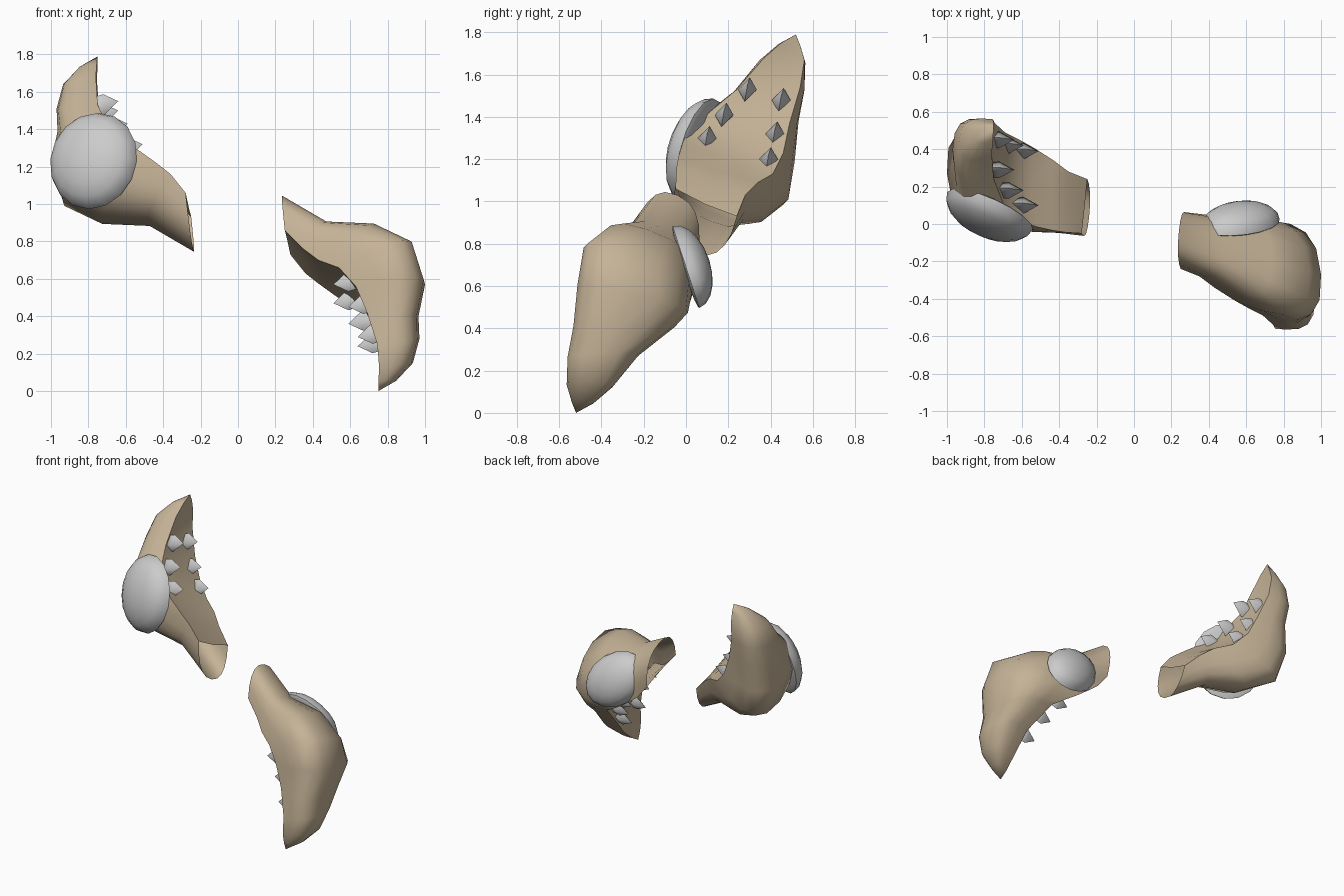
import bpy, bmesh, math
from mathutils import Vector, Quaternion

if "Cube" in bpy.data.objects:
    bpy.data.objects.remove(bpy.data.objects["Cube"])

tan = bpy.data.materials.new("tan_shell")
tan.diffuse_color = (0.56, 0.45, 0.31, 1)
tan.use_nodes = True
tan.node_tree.nodes["Principled BSDF"].inputs["Base Color"].default_value = tan.diffuse_color
H = 1.79  # total height; the left claw is the point reflection of the right one


def flip(p):
    return Vector((-p[0], -p[1], H - p[2]))


def finish(name, bm, angle, mat=None):
    bmesh.ops.recalc_face_normals(bm, faces=bm.faces)
    me = bpy.data.meshes.new(name)
    bm.to_mesh(me)
    bm.free()
    ob = bpy.data.objects.new(name, me)
    bpy.context.collection.objects.link(ob)
    if mat:
        me.materials.append(mat)
    bpy.ops.object.select_all(action='DESELECT')
    ob.select_set(True)
    bpy.context.view_layer.objects.active = ob
    bpy.ops.object.shade_smooth_by_angle(angle=math.radians(angle))
    return ob


# claw sections from tip to neck: front lip, outer crest, back lip, bulge
TIP = (0.75, -0.52, 0.0)
SECTIONS = [
    ((.75, -.54, .05), (.85, -.48, .06), (.755, -.45, .04), .6),
    ((.755, -.56, .12), (.935, -.44, .15), (.76, -.37, .11), .6),
    ((.745, -.54, .25), (.97, -.40, .28), (.75, -.24, .26), .5),
    ((.69, -.49, .42), (.965, -.32, .40), (.68, -.06, .41), .45),
    ((.63, -.46, .56), (1.0, -.27, .57), (.60, -.01, .46), .6),
    ((.54, -.41, .66), (.94, -.26, .76), (.52, .015, .51), .65),
    ((.43, -.34, .70), (.74, -.19, .87), (.43, .035, .575), .5),
    ((.35, -.28, .76), (.48, -.12, .885), (.36, .045, .63), .2),
    ((.25, -.24, .86), (.24, -.04, 1.03), (.28, .05, .73), .0),
]
N = 10


def ring(front, outer, back, k):
    F, O, B = Vector(front), Vector(outer), Vector(back)
    C = (F + B) / 2
    pts = []
    for i in range(N + 1):
        t = math.pi * i / N
        c, s = math.cos(t), math.sin(t)
        w = math.copysign(abs(c) ** .8, c) * (1 + k * s)
        pts.append(C + (F - B) / 2 * w + (O - C) * max(s, 0) ** .9)
    pts.append(C + (O - C) * .04)  # slightly hollow inner face
    return pts


def claw(name, place):
    bm = bmesh.new()
    rings = [[bm.verts.new(place(p)) for p in ring(*s)] for s in SECTIONS]
    tip = bm.verts.new(place(TIP))
    n = N + 2
    for i in range(n):
        j = (i + 1) % n
        bm.faces.new((tip, rings[0][i], rings[0][j]))
        for a, b in zip(rings, rings[1:]):
            bm.faces.new((a[i], b[i], b[j], a[j]))
    finish(name, bm, 65, tan)


# teeth: small four-sided spikes along the inner face
TEETH = [(.64, -.29, .25), (.64, -.45, .30), (.59, -.18, .37),
         (.59, -.42, .46), (.51, -.10, .48), (.51, -.39, .58)]


def teeth(name, place):
    bm = bmesh.new()
    for x, y, z in TEETH:
        levels = []
        for d, r, up in ((.14, .045, .02), (.08, .052, .01)):
            levels.append([bm.verts.new(place((x + d, y + r * .85 * a + .012 * b, z + up + r * 1.1 * b)))
                           for a, b in ((1, 0), (0, 1), (-1, 0), (0, -1))])
        tip = bm.verts.new(place((x, y, z - .01)))
        lo, hi = levels
        bm.faces.new(lo)
        for i in range(4):
            j = (i + 1) % 4
            bm.faces.new((lo[i], lo[j], hi[j], hi[i]))
            bm.faces.new((hi[i], hi[j], tip))
    finish(name, bm, 80)


# domed pads on the knuckles, nearly flat on the buried side
def pad(name, loc, radii, normal, spin=0):
    bm = bmesh.new()
    bmesh.ops.create_uvsphere(bm, u_segments=16, v_segments=10, radius=1)
    rot = Vector(normal).to_track_quat('Z', 'Y') @ Quaternion((0, 0, 1), math.radians(spin))
    for v in bm.verts:
        if v.co.z < 0:
            v.co.z *= .15
        v.co = rot @ Vector([v.co[i] * radii[i] for i in range(3)]) + Vector(loc)
    finish(name, bm, 60)


for side, place in (("right", Vector), ("left", flip)):
    claw(side + "_claw", place)
    teeth(side + "_teeth", place)

pad("left_pad", (-.77, .07, 1.23), (.25, .265, .135), (-.4, -.9, .25))
pad("right_pad", (.565, 0, .69), (.24, .175, .115), (0, .95, .31), 40)
